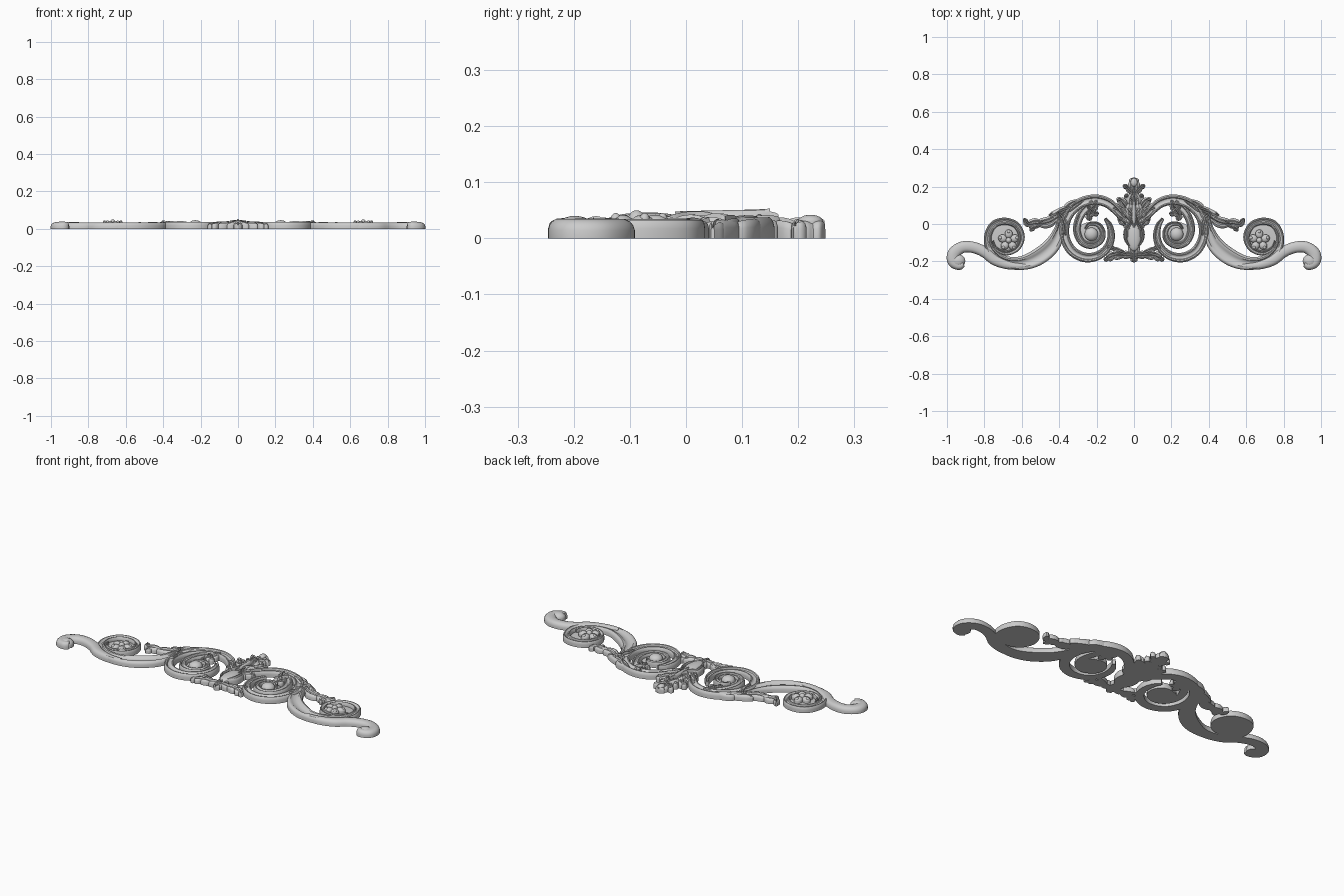
import bpy, bmesh, math
from mathutils import Vector

# Cross-sections (u across -1..1, height 0..1)
ROUND = [(-1, 0), (-1, .4), (-.9, .66), (-.7, .86), (-.4, .97), (0, 1), (.4, .97), (.7, .86), (.9, .66), (1, .4), (1, 0)]
FLUTE = [(-1, 0), (-1, .5), (-.92, .8), (-.75, .95), (-.55, .95), (-.35, .74), (0, .66), (.3, .74), (.45, .95),
         (.7, 1), (.9, .82), (1, .5), (1, 0)]
LEAF = [(-1, 0), (-1, .5), (-.85, .75), (-.6, .85), (-.35, .7), (-.13, .74), (0, 1), (.13, .74), (.35, .7),
        (.6, .85), (.85, .75), (1, .5), (1, 0)]


def finish(name, bm, mirror):
    bmesh.ops.recalc_face_normals(bm, faces=bm.faces)
    me = bpy.data.meshes.new(name)
    bm.to_mesh(me)
    bm.free()
    ob = bpy.data.objects.new(name, me)
    bpy.context.collection.objects.link(ob)
    if mirror:
        ob.modifiers.new("Mirror", "MIRROR").use_mirror_merge = False
    return ob


def spline(pts, n):
    """Catmull-Rom through (x, y, half width) points."""
    p = [Vector(q) for q in pts]
    p = [2 * p[0] - p[1]] + p + [2 * p[-1] - p[-2]]
    out = []
    for i in range(1, len(p) - 2):
        a, b, c, d = p[i - 1:i + 3]
        for k in range(n):
            t = k / n
            out.append(.5 * (2 * b + (c - a) * t + (2 * a - 5 * b + 4 * c - d) * t * t + (3 * b - a - 3 * c + d) * t ** 3))
    return out + [p[-2]]


def sweep(name, pts, prof=ROUND, h=(.036, .036), lobes=0, depth=.4, lean=.5, mirror=True, n=8):
    """Flat-backed band or lobed leaf along a path."""
    path = spline(pts, n)
    bm = bmesh.new()
    rings = []
    for i, c in enumerate(path):
        t = i / (len(path) - 1)
        d = path[min(i + 1, len(path) - 1)] - path[max(i - 1, 0)]
        tan = Vector((d.x, d.y)).normalized()
        nor = Vector((-tan.y, tan.x))
        w, z = max(c.z, .002), h[0] + (h[1] - h[0]) * t
        if lobes:
            s = max(0, math.sin(math.pi * ((t * lobes) % 1))) ** .6
            w *= 1 - depth * (1 - s)
            z *= .85 + .15 * s
        ring = []
        for u, v in prof:
            q = Vector((c.x, c.y)) + nor * u * w
            if lobes:
                q += tan * lean * abs(u) * w
            ring.append(bm.verts.new((q.x, q.y, v * z)))
        rings.append(ring)
    m = len(prof)
    for a, b in zip(rings, rings[1:]):
        for j in range(m):
            k = (j + 1) % m
            bm.faces.new((a[j], a[k], b[k], b[j]))
    bm.faces.new(rings[0])
    bm.faces.new(rings[-1])
    return finish(name, bm, mirror)


def leaf(name, pts, h=(.04, .03), lobes=3, mirror=True, **kw):
    return sweep(name, pts, LEAF, h, lobes, mirror=mirror, n=10, **kw)


def dome(name, x, y, rx, ry, z0, z1, ang=0, mirror=True):
    """Rounded boss with a vertical skirt."""
    bm = bmesh.new()
    N, rows = 28, []
    for r, z in [(1, 0)] + [(math.cos(a * math.pi / 12), z0 + (z1 - z0) * math.sin(a * math.pi / 12)) for a in range(6)]:
        row = []
        for i in range(N):
            a = 2 * math.pi * i / N
            px, py = r * rx * math.cos(a), r * ry * math.sin(a)
            row.append(bm.verts.new((x + px * math.cos(ang) - py * math.sin(ang),
                                     y + px * math.sin(ang) + py * math.cos(ang), z)))
        rows.append(row)
    for a, b in zip(rows, rows[1:]):
        for i in range(N):
            j = (i + 1) % N
            bm.faces.new((a[i], a[j], b[j], b[i]))
    top = bm.verts.new((x, y, z1))
    for i in range(N):
        bm.faces.new((rows[-1][i], rows[-1][(i + 1) % N], top))
    bm.faces.new(rows[0])
    return finish(name, bm, mirror)


# Outer scroll: S-band that winds around the rosette
sweep("rosette_scroll", [(.39, .05, .015), (.398, -.03, .03), (.44, -.115, .043), (.52, -.18, .045), (.61, -.21, .036),
      (.70, -.197, .03), (.765, -.14, .024), (.782, -.07, .02), (.752, -.005, .02), (.69, .015, .019), (.628, -.008, .018),
      (.601, -.07, .017), (.625, -.13, .015), (.685, -.155, .013), (.74, -.13, .01), (.755, -.09, .005)],
      FLUTE, (.034, .034))
sweep("end_scroll", [(.58, -.225, .012), (.66, -.222, .022), (.74, -.195, .028), (.80, -.15, .029), (.86, -.125, .03),
      (.92, -.125, .031), (.962, -.158, .034), (.965, -.2, .032), (.935, -.222, .024), (.912, -.213, .016)],
      ROUND, (.034, .036))
dome("end_boss", .94, -.198, .038, .036, .015, .04)

# Rosette with five petals
dome("rosette_plate", .69, -.07, .095, .09, .01, .016)
for i in range(5):
    a = math.pi / 2 + i * 2 * math.pi / 5
    cx, cy = .67 + .034 * math.cos(a), -.088 + .034 * math.sin(a)
    dome(f"rosette_petal_{i}", cx, cy, .024, .021, .026, .042, a)
    dome(f"petal_tip_{i}", cx + .012 * math.cos(a), cy + .012 * math.sin(a), .009, .009, .034, .045, a)
dome("rosette_centre", .67, -.088, .016, .016, .03, .05)

# Inner scroll: arch and ring
sweep("arch_scroll", [(.06, .03, .02), (.095, .075, .025), (.145, .115, .027), (.21, .13, .028), (.285, .112, .028),
      (.34, .065, .027), (.368, .005, .026), (.37, -.07, .026), (.335, -.14, .026), (.27, -.177, .026), (.20, -.172, .024),
      (.145, -.13, .022), (.122, -.07, .02), (.13, -.01, .016), (.155, .03, .008)], FLUTE, (.038, .034))

# Inner volute on its plate
sweep("volute", [(.215, .115, .02), (.265, .075, .022), (.297, .02, .021), (.305, -.04, .02), (.28, -.095, .019),
      (.23, -.115, .018), (.18, -.09, .017), (.167, -.045, .015), (.19, -.005, .013), (.235, .002, .01), (.262, -.025, .005)],
      FLUTE, (.032, .032))
dome("volute_plate", .235, -.055, .07, .065, .012, .016)
dome("volute_boss", .228, -.055, .036, .036, .02, .046)
leaf("volute_leaf", [(.2, .13, .012), (.215, .085, .025), (.24, .05, .022), (.235, .02, .008)], lobes=3)
leaf("volute_leaf_tip", [(.25, .1, .01), (.215, .06, .018), (.19, .055, .006)], (.042, .03), 2)

# Wing leaves flowing off the arch
leaf("wing_leaf", [(.27, .13, .015), (.34, .095, .03), (.40, .045, .04), (.46, .01, .03), (.52, .005, .028),
     (.565, .0, .02), (.588, .03, .006)], (.042, .032), 5)
leaf("wing_leaf_lower", [(.48, .01, .012), (.53, -.01, .02), (.555, -.038, .005)], (.036, .026), 2)
leaf("wing_leaf_upper", [(.34, .09, .015), (.41, .06, .018), (.455, .048, .005)], (.045, .03), 2)
leaf("collar_leaf", [(.41, .07, .012), (.385, .03, .026), (.37, -.02, .02), (.365, -.06, .004)], (.046, .038), 3)

# Central acanthus
leaf("centre_body", [(0, -.19, .018), (0, -.14, .035), (0, -.08, .052), (0, -.02, .05), (0, .05, .05), (0, .11, .045),
     (0, .165, .02)], (.036, .05), 5, False, depth=.25, lean=.3)
dome("centre_vase", 0, -.07, .036, .075, .03, .046, 0, False)
for i, (y, ex, ey, w, z) in enumerate([(.02, .11, .085, .032, .044), (.07, .09, .135, .026, .046),
                                       (-.02, .085, .03, .024, .042)]):
    leaf(f"centre_side_leaf_{i}", [(.0, y - .03, .014), (.04, y + .015, w), (ex * .8, ey - .01, w * .8), (ex, ey - .012, .005)],
         (z, z - .01), 3)
leaf("centre_curl_leaf", [(.015, -.13, .008), (.04, -.08, .014), (.04, -.03, .014), (.018, .01, .01), (.008, .05, .004)],
     (.042, .05), 2, depth=.15)
sweep("centre_rib", [(0, -.02, .008), (0, .05, .013), (0, .12, .01), (0, .15, .004)], h=(.048, .053), mirror=False)

# Crowning palmette
leaf("crown_leaf", [(0, .13, .022), (0, .17, .024), (0, .2, .032), (0, .23, .028), (0, .247, .008)], (.038, .036), 3, False,
     depth=.25, lean=.2)
dome("crown_bud", 0, .222, .018, .022, .03, .042, 0, False)
leaf("crown_side_leaf", [(.0, .15, .01), (.022, .178, .017), (.045, .2, .014), (.056, .195, .004)], (.038, .034), 2)
leaf("crown_base_leaf", [(.0, .12, .012), (.03, .145, .018), (.052, .15, .005)], (.044, .036), 2)

# Base leaves
leaf("base_leaf", [(.0, -.165, .015), (.05, -.165, .026), (.1, -.165, .028), (.14, -.182, .018), (.158, -.198, .004)],
     (.04, .03), 4)
leaf("base_leaf_upper", [(.03, -.165, .01), (.08, -.145, .016), (.125, -.125, .016), (.15, -.125, .004)], (.036, .03), 2)
leaf("base_drop", [(0, -.15, .022), (0, -.18, .022), (0, -.205, .004)], (.042, .03), 2, False, depth=.2)

# Smooth shading
bpy.ops.object.select_all(action='SELECT')
bpy.context.view_layer.objects.active = bpy.context.selected_objects[0]
bpy.ops.object.shade_smooth_by_angle(angle=math.radians(40))
